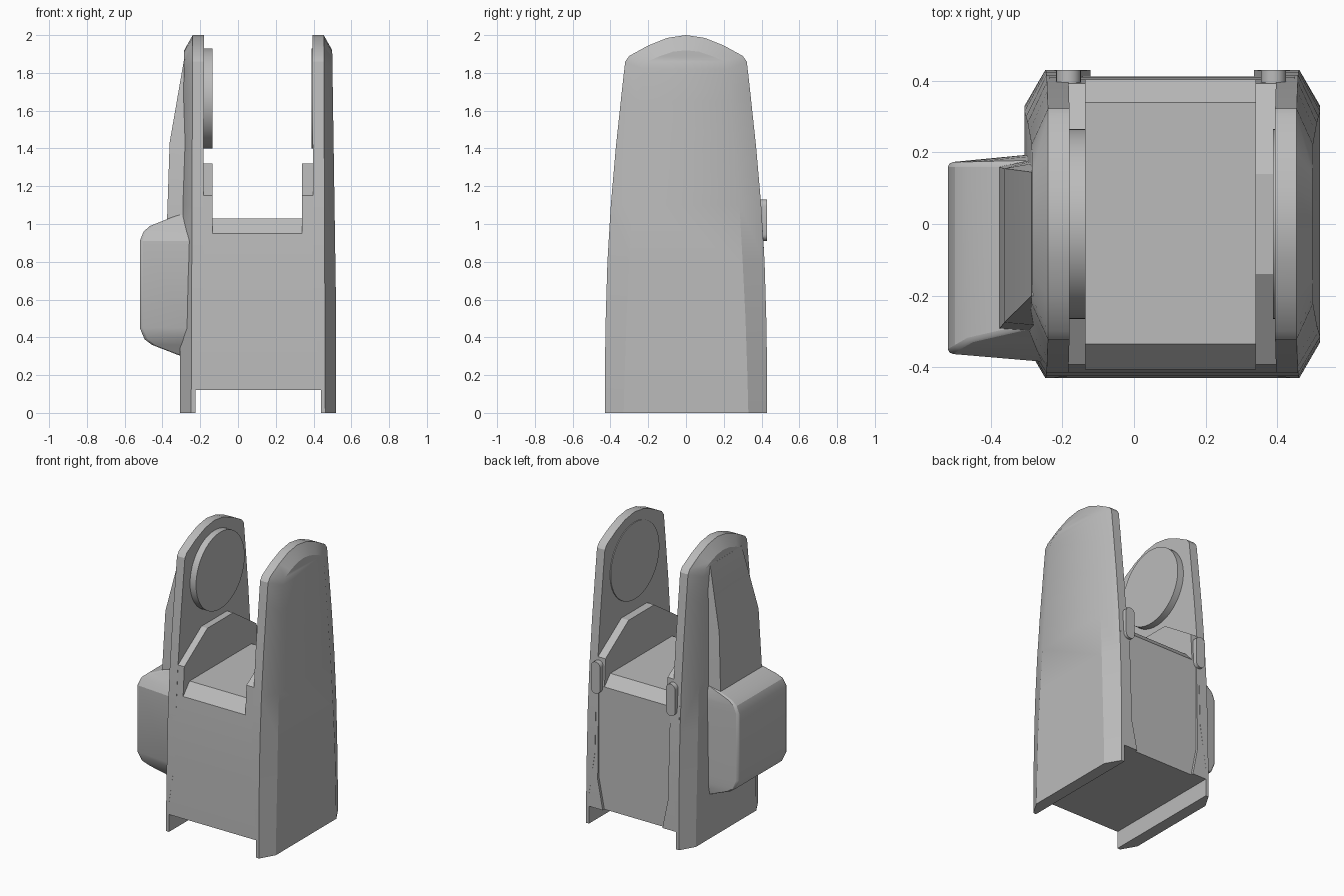
import bpy, bmesh, math

if "Cube" in bpy.data.objects:
    bpy.data.objects.remove(bpy.data.objects["Cube"])

grey = bpy.data.materials.new("plain grey")
grey.use_nodes = True
grey.diffuse_color = (0.5, 0.5, 0.5, 1)
grey.node_tree.nodes["Principled BSDF"].inputs["Base Color"].default_value = grey.diffuse_color

MID = 0.107  # plane between the two side slabs


def flip(rings):
    return [[(2 * MID - x, y, z) for x, y, z in ring] for ring in rings]


def loft(name, rings, cap_end=True, bevel=0):
    """Skin a stack of equal rings into one closed object."""
    bm = bmesh.new()
    rows = [[bm.verts.new(p) for p in ring] for ring in rings]
    n = len(rows[0])
    for a, b in zip(rows, rows[1:]):
        for i in range(n):
            j = (i + 1) % n
            bm.faces.new((a[i], a[j], b[j], b[i]))
    bm.faces.new(rows[0])
    if cap_end:
        bm.faces.new(rows[-1])
    bmesh.ops.remove_doubles(bm, verts=bm.verts, dist=0.0005)
    bmesh.ops.recalc_face_normals(bm, faces=bm.faces)
    mesh = bpy.data.meshes.new(name)
    bm.to_mesh(mesh)
    bm.free()
    mesh.materials.append(grey)
    obj = bpy.data.objects.new(name, mesh)
    bpy.context.collection.objects.link(obj)
    if bevel:
        mod = obj.modifiers.new("soft edges", 'BEVEL')
        mod.width, mod.segments, mod.angle_limit = bevel, 2, math.radians(40)
    bpy.ops.object.select_all(action='DESELECT')
    obj.select_set(True)
    bpy.context.view_layer.objects.active = obj
    bpy.ops.object.shade_smooth_by_angle(angle=math.radians(25))
    return obj


def prism_x(name, profile, x0, x1, bevel=0):
    return loft(name, [[(x, y, z) for y, z in profile] for x in (x0, x1)], bevel=bevel)


# Side slabs: height, half width, panel height, panel half width
levels = [(0, .43, 0, .33), (.2, .43, .2, .325), (.5, .425, .5, .315),
          (.8, .416, .8, .3), (1.1, .398, 1.1, .283), (1.4, .372, 1.4, .258),
          (1.7, .34, 1.65, .238), (1.86, .322, 1.82, .222), (1.89, .3, 1.86, .205),
          (1.945, .2, 1.888, .14), (1.985, .1, 1.912, .07), (2, 0, 1.92, 0)]
slab = []
for z, w, zp, p in levels:
    inner = .44 if z < .3 else .40 - .003 * z
    shoulder = .462 - .004 * z
    outer = .52 - .015 * max(0, zp - .5)
    half = [(inner, w, z), (shoulder, w, z), (outer, p, zp)]
    slab.append(half + [(x, -y, h) for x, y, h in reversed(half)])
loft("left_slab", slab, cap_end=False)
loft("right_slab", flip(slab), cap_end=False)

# Central body with sloped top edges
prism_x("body", [(-.43, .12), (-.425, .5), (-.416, .8), (-.406, .95), (-.335, 1.03),
                 (.34, 1.03), (.404, .96), (.41, .5), (.412, .12)], 2 * MID - .44, .44)

# Inner guards rising above the body
guard = [(-.406, .95), (-.393, 1.15), (-.14, 1.32), (.14, 1.32), (.393, 1.15), (.404, .95)]
prism_x("left_guard", guard, .34, .42)
prism_x("right_guard", guard, -.206, -.135)

# Back flanges that widen at the foot
flange = [[(x, y, z) for x, y in ((.45, .39), (xi, .39), (xi, w), (.45, w))]
          for z, xi, w in ((.12, .335, .43), (.32, .375, .428), (.9, .38, .411), (1.0, .385, .404))]
loft("left_back_flange", flange)
loft("right_back_flange", flip(flange))

# Round discs on the inner faces
circle = [(.265 * math.cos(a), 1.665 + .265 * math.sin(a))
          for a in (math.tau * i / 64 for i in range(64))]
prism_x("right_disc", circle, -.21, -.135)
prism_x("left_disc", circle, .389, .42)

# Capsule clips on the back
capsule = []
for i in range(20):
    a = math.pi * (i if i < 10 else i - 1) / 9
    capsule.append((.035 * math.cos(a), 1.02 + (.075 if i < 10 else -.075) + .035 * math.sin(a)))
for name, x in (("left_clip", .39), ("right_clip", -.183)):
    loft(name, [[(x + u, y, z) for u, z in capsule] for y in (.385, .43)])

# Side pod: height, outer x, front y at the slab
pod = [(.30, -.30, -.29), (.36, -.455, -.33), (.39, -.495, -.35), (.45, -.52, -.385),
       (.91, -.52, -.385), (.96, -.5, -.35), (.99, -.465, -.33), (1.06, -.29, -.29)]
loft("side_pod", [[(-.25, yf, z), (xo, max(-.362, yf), z), (xo, .172, z), (-.25, .198, z)]
                  for z, xo, yf in pod], bevel=.012)

# Tapered spine above the pod
spine = [(.95, -.378, -.295, .16), (1.43, -.362, -.275, .155), (1.87, -.286, -.2, .145)]
loft("pod_spine", [[(-.25, yf - .01, z), (xo, yf, z), (xo, yb, z), (-.25, yb + .03, z)]
                   for z, xo, yf, yb in spine])
